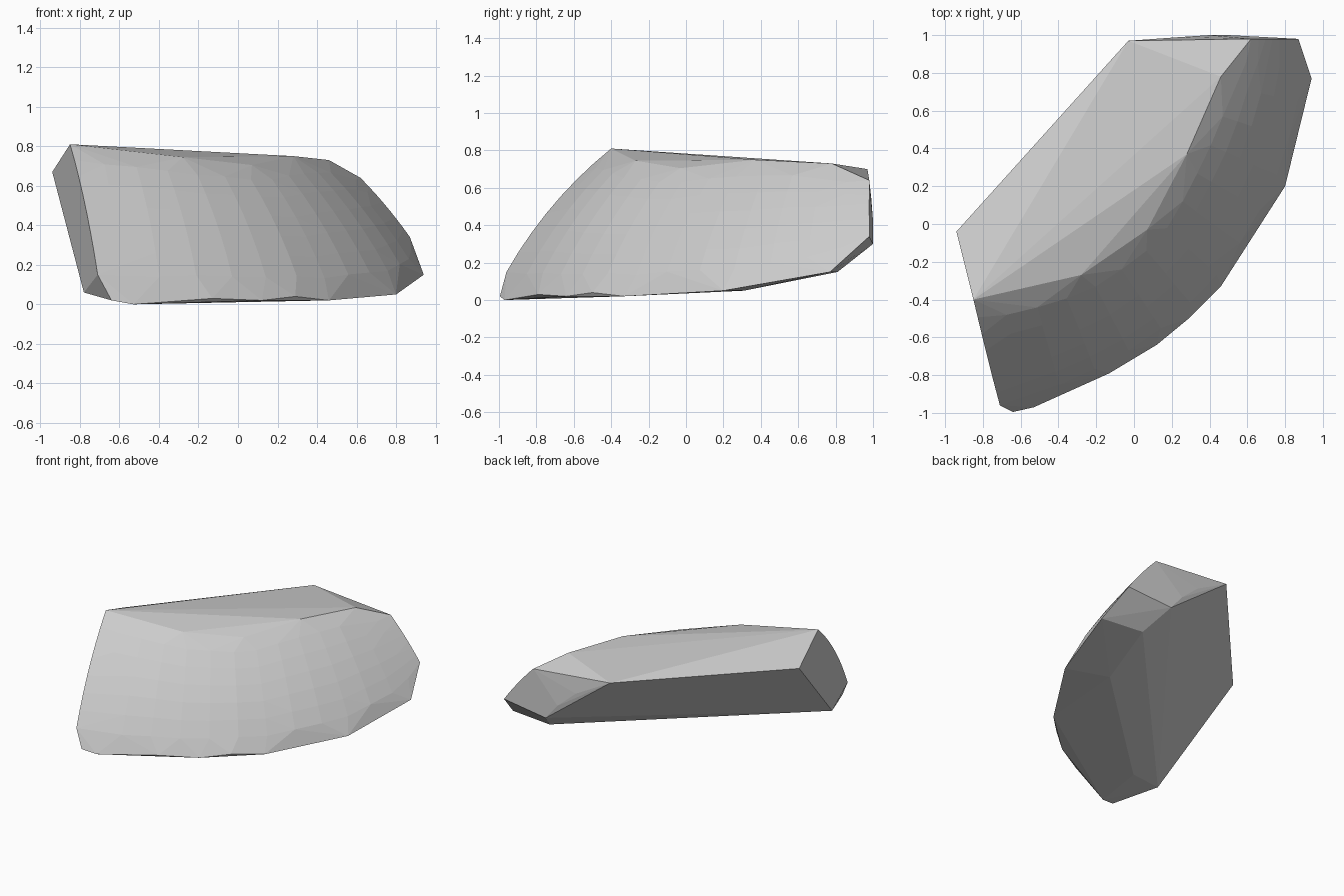
import bpy, bmesh, math
from mathutils import Vector

if "Cube" in bpy.data.objects:
    bpy.data.objects.remove(bpy.data.objects["Cube"])

# The shard is a piece of a large sphere, broken off along flat planes
CENTRE = Vector((-1.08, 1.06, -0.99))

# Upper and lower limits of the rounded front, left to right
ridge = [(-.85, -.40, .81), (-.28, -.27, .745), (.07, -.03, .705),
         (.28, .37, .75), (.46, .78, .73), (.62, .98, .64)]
rim = [(-.71, -.96, .15), (-.64, -.995, .02), (-.53, -.97, 0), (-.13, -.79, .03),
       (.12, -.64, .02), (.29, -.50, .04), (.46, -.33, .02),
       (.80, .20, .05), (.94, .77, .15), (.87, .98, .34)]

# Corners of the undercut, underside and back
corners = [(-.94, -.04, .67), (-.78, -.67, .06), (-.03, .97, .70),
           (.25, .99, .55), (.40, 1.0, .42), (.50, 1.0, .30),
           (.60, .81, .15), (.48, .31, .05), (-.49, -.59, .02)]


def arc(a, b, t):
    """Point between a and b, following the sphere."""
    a, b = Vector(a) - CENTRE, Vector(b) - CENTRE
    radius = a.length + (b.length - a.length) * t
    return CENTRE + a.normalized().slerp(b.normalized(), t) * radius


def along(chain, t):
    """Point at fraction t of the chain's length."""
    lengths = [(Vector(b) - Vector(a)).length for a, b in zip(chain, chain[1:])]
    d = t * sum(lengths)
    for a, b, l in zip(chain, chain[1:], lengths):
        if d <= l:
            return arc(a, b, d / l)
        d -= l
    return Vector(chain[-1])


# Rounded front: facets between ridge and rim
points = [Vector(p) for p in ridge + rim + corners]
COLS, ROWS = 14, 7
for i in range(COLS + 1):
    top, low = along(ridge, i / COLS), along(rim, i / COLS)
    points += [arc(top, low, j / ROWS) for j in range(1, ROWS)]

# Wrap everything in one faceted skin
bm = bmesh.new()
for p in points:
    bm.verts.new(p)
bmesh.ops.convex_hull(bm, input=bm.verts[:])
bmesh.ops.delete(bm, geom=[v for v in bm.verts if not v.link_faces], context='VERTS')
bmesh.ops.dissolve_limit(bm, angle_limit=math.radians(1), verts=bm.verts[:], edges=bm.edges[:])
bmesh.ops.recalc_face_normals(bm, faces=bm.faces[:])

mesh = bpy.data.meshes.new("rock_shard")
bm.to_mesh(mesh)
bm.free()
bpy.context.collection.objects.link(bpy.data.objects.new("rock_shard", mesh))
